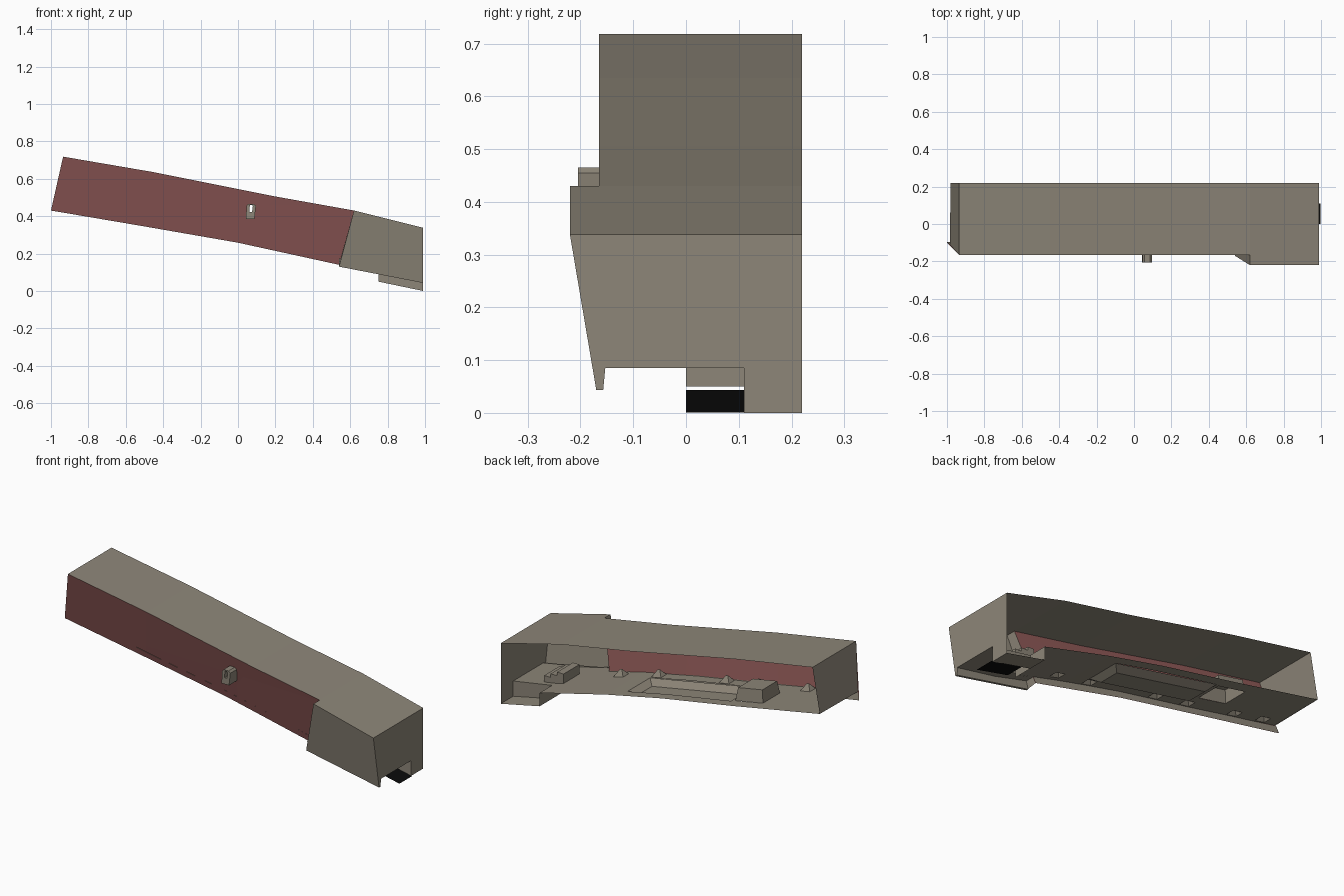
import bpy, bmesh
from mathutils import Vector

if "Cube" in bpy.data.objects:
    bpy.data.objects.remove(bpy.data.objects["Cube"])


def material(name, rgb):
    m = bpy.data.materials.new(name)
    m.diffuse_color = (*rgb, 1)
    m.use_nodes = True
    m.node_tree.nodes["Principled BSDF"].inputs["Base Color"].default_value = m.diffuse_color
    return m


GREY = material("warm grey", (0.27, 0.24, 0.19))
RED = material("dull red", (0.27, 0.098, 0.094))
BLACK = material("black", (0.003, 0.003, 0.003))


def build(name, verts, faces, mat, cuts=(), holes=()):
    """Mesh sheet; cuts are (axis, value) slices, holes are boxes of faces to drop."""
    bm = bmesh.new()
    vs = [bm.verts.new(v) for v in verts]
    for f in faces:
        bm.faces.new([vs[i] for i in f])
    for axis, val in cuts:
        n = Vector((0, 0, 0))
        n[axis] = 1
        bmesh.ops.bisect_plane(bm, geom=bm.verts[:] + bm.edges[:] + bm.faces[:],
                               plane_co=n * val, plane_no=n, dist=1e-5)
    drop = []
    for f in bm.faces:
        c = f.calc_center_median()
        if any(all(lo < c[a] < hi for a, lo, hi in h) for h in holes):
            drop.append(f)
    if drop:
        bmesh.ops.delete(bm, geom=drop, context='FACES')
    me = bpy.data.meshes.new(name)
    bm.to_mesh(me)
    bm.free()
    me.materials.append(mat)
    ob = bpy.data.objects.new(name, me)
    bpy.context.collection.objects.link(ob)
    return ob


def strip(name, a, b, mat, **kw):
    """Ribbon of quads between two polylines."""
    n = len(a)
    return build(name, a + b, [(i, i + 1, n + i + 1, n + i) for i in range(n - 1)], mat, **kw)


def at_y(line, y):
    return [(x, y, z) for x, z in line]


def lerp_z(line, x):
    for (x0, z0), (x1, z1) in zip(line, line[1:]):
        if x <= x1:
            break
    return z0 + (z1 - z0) * (x - x0) / (x1 - x0)


# side profiles as (x, z)
TOP = [(-.935, .718), (-.45, .635), (.2, .505), (.62, .43)]
BOTTOM = [(-1, .43), (-.5, .345), (0, .258), (.54, .14)]
FLOOR = [(-.98, .47), (-.45, .372), (0, .295), (.34, .225), (.75, .125)]
YT, YB, BACK, YF = -.165, -.10, .22, -.109

# roof
strip("roof", at_y(TOP, YT), at_y(TOP, BACK), GREY)
build("roof_end", [(.62, -.22, .43), (.99, -.22, .338), (.99, BACK, .338), (.62, BACK, .43)],
      [(0, 1, 2, 3)], GREY)

# red side panel with the small slot
strip("side_panel", at_y(BOTTOM, YB), at_y(TOP, YT), RED,
      cuts=[(0, .06), (0, .08), (2, .42), (2, .46)],
      holes=[((0, .06, .08), (2, .42, .46))])
# inner face of the hanging lip
strip("panel_lip", at_y(BOTTOM, YB + .003),
      [(x + .009, YF + .003, z + .038) for x, z in BOTTOM], GREY)

# grey cheek at the low end and the step joining it to the red panel
build("cheek", [(.54, -.17, .13), (.99, -.17, .043), (.99, -.22, .338), (.62, -.22, .43),
                (.54, YB, .14), (.62, YT, .43)],
      [(0, 1, 2, 3), (4, 0, 3, 5)], GREY)
build("cheek_lip", [(.54, -.157, .13), (.99, -.157, .043), (.99, -.157, .085), (.54, -.157, .175),
                    (.54, -.17, .13), (.99, -.17, .043)],
      [(0, 1, 2, 3), (4, 5, 1, 0)], GREY)

# high end wall
build("high_end_wall", [(-.935, BACK, .718), (-.935, YT, .718), (-.985, YF, .47), (-.98, BACK, .47)],
      [(0, 1, 2, 3)], GREY)

# low end wall with the cut-out
build("low_end_wall", [(.99, y, z) for y, z in
                       [(-.22, .338), (-.17, .043), (-.157, .043), (-.153, .085),
                        (.11, .085), (.11, 0), (.22, 0), (.22, .338)]],
      [(0, 1, 2, 3), (0, 3, 4, 7), (4, 5, 6, 7)], GREY)

# floor pressings: x0, x1, y0, y1, height, taper
BUMPS = [(-.39, .25, -.04, .16, -.03, .04), (-.58, -.41, 0, .15, .07, .01)]
BUMPS += [(x - .03, x + .03, y - .02, y + .03, .035, .024) for x, y in
          [(.44, -.06), (.22, -.08), (-.2, -.08), (-.4, -.08), (-.7, -.08), (-.88, -.08)]]
cuts, holes = [], []
for x0, x1, y0, y1, h, t in BUMPS:
    cuts += [(0, x0), (0, x1), (1, y0), (1, y1)]
    holes.append(((0, x0, x1), (1, y0, y1)))
strip("floor", at_y(FLOOR, YF), at_y(FLOOR, BACK), GREY, cuts=cuts, holes=holes)
for i, (x0, x1, y0, y1, h, t) in enumerate(BUMPS):
    base = [(x0, y0), (x1, y0), (x1, y1), (x0, y1)]
    cap = [(x0 + t, y0 + t), (x1 - t, y0 + t), (x1 - t, y1 - t), (x0 + t, y1 - t)]
    build(f"floor_pressing_{i + 1}",
          [(x, y, lerp_z(FLOOR, x)) for x, y in base] +
          [(x, y, lerp_z(FLOOR, x) + h) for x, y in cap],
          [(0, 1, 5, 4), (1, 2, 6, 5), (2, 3, 7, 6), (3, 0, 4, 7), (4, 5, 6, 7)], GREY)
build("floor_filler", [(.54, -.165, .176), (.75, -.165, .125), (.75, YF, .125), (.54, YF, .176)],
      [(0, 1, 2, 3)], GREY)

# tunnel roof, its side wall, and the low tray beside it
build("tunnel", [(.75, -.157, .125), (.99, -.157, .085), (.99, .11, .085), (.75, .11, .125),
                 (.75, .11, .05), (.99, .11, 0)],
      [(0, 1, 2, 3), (3, 2, 5, 4)], GREY)
build("tray", [(.75, .11, .05), (.99, .11, 0), (.99, BACK, 0), (.75, BACK, .05),
               (.75, .0, .05), (.75, .0, .125), (.75, BACK, .125)],
      [(0, 1, 2, 3), (4, 3, 6, 5)], GREY)
build("black_plate", [(.80, 0, .043), (.997, 0, .001), (.997, .11, .001), (.80, .11, .043)],
      [(0, 1, 2, 3)], BLACK)

# little steps on top of the tunnel
for i in range(3):
    x0, x1, z1 = .70 + .04 * i, .74 + .04 * i, .19 - .02 * i
    c = [(x, y, z) for z in (.115, z1) for x, y in
         ((x0, -.06), (x1, -.06), (x1, .08), (x0, .08))]
    build(f"step_{i + 1}", c, [(0, 1, 5, 4), (1, 2, 6, 5), (2, 3, 7, 6), (3, 0, 4, 7),
                               (4, 5, 6, 7)], GREY)

# slotted eyelet on the side panel
outer = [(.042, .385), (.088, .385), (.096, .455), (.085, .465), (.055, .465), (.046, .455)]
inner = [(.061, .421), (.075, .421), (.079, .45), (.076, .459), (.065, .459), (.062, .45)]
rings = at_y(outer, -.205) + at_y(inner, -.205) + at_y(outer, -.13) + at_y(inner, -.13)
faces = []
for i in range(6):
    j = (i + 1) % 6
    faces += [(i, j, 6 + j, 6 + i), (i, j, 12 + j, 12 + i), (6 + i, 6 + j, 18 + j, 18 + i)]
build("eyelet", rings, faces, GREY)
